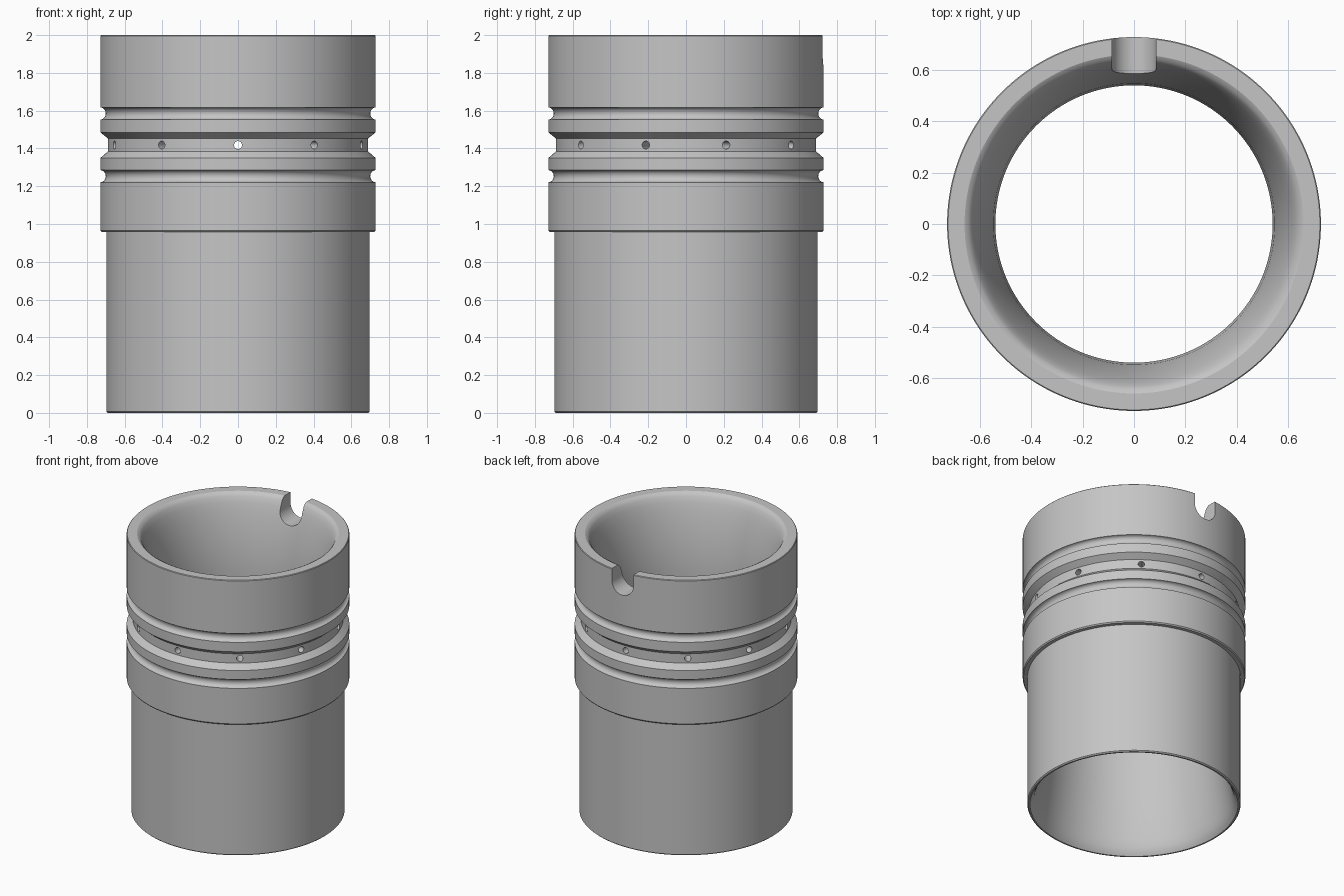
import bpy, bmesh, math
from mathutils import Matrix, Vector

cube = bpy.data.objects.get("Cube")
if cube:
    bpy.data.objects.remove(cube, do_unlink=True)

SEGMENTS = 160
HOLES = 10
HOLE_Z = 1.418
COLLAR = 0.728

metal = bpy.data.materials.new("satin grey metal")
metal.use_nodes = True
grey = (0.56, 0.56, 0.56, 1)
metal.diffuse_color = grey
metal.node_tree.nodes["Principled BSDF"].inputs["Base Color"].default_value = grey


def make_object(name, bm):
    bmesh.ops.recalc_face_normals(bm, faces=bm.faces)
    mesh = bpy.data.meshes.new(name)
    bm.to_mesh(mesh)
    bm.free()
    mesh.materials.append(metal)
    obj = bpy.data.objects.new(name, mesh)
    bpy.context.collection.objects.link(obj)
    return obj


def lathe(name, profile):
    """Revolve a closed (radius, height) outline around z."""
    bm = bmesh.new()
    rings = []
    for i in range(SEGMENTS):
        a = math.tau * i / SEGMENTS
        rings.append([bm.verts.new((r * math.sin(a), -r * math.cos(a), z)) for r, z in profile])
    n = len(profile)
    for i in range(SEGMENTS):
        a, b = rings[i], rings[(i + 1) % SEGMENTS]
        for j in range(n):
            k = (j + 1) % n
            bm.faces.new((a[j], b[j], b[k], a[k]))
    return make_object(name, bm)


def round_groove(z, half=0.032, depth=0.028, steps=8):
    """Half-round seal groove, from bottom to top."""
    angles = [math.pi * i / steps for i in range(steps + 1)]
    return [(COLLAR - depth * math.sin(a), z - half * math.cos(a)) for a in angles]


def add_rod(bm, start, end, radius, sides=24):
    axis = end - start
    turn = axis.to_track_quat('Z', 'Y').to_matrix().to_4x4()
    bmesh.ops.create_cone(bm, cap_ends=True, segments=sides, radius1=radius, radius2=radius,
                          depth=axis.length, matrix=Matrix.Translation((start + end) / 2) @ turn)


def cut(obj, cutter):
    cutter.hide_render = True
    mod = obj.modifiers.new("cut", 'BOOLEAN')
    mod.operation = 'DIFFERENCE'
    mod.solver = 'EXACT'
    mod.object = cutter
    bpy.context.view_layer.objects.active = obj
    bpy.ops.object.modifier_apply(modifier=mod.name)
    bpy.data.objects.remove(cutter, do_unlink=True)


# Outside: plain skirt, collar, two seal grooves and a central gas channel
outside = [(0.69, 0), (0.697, 0.007), (0.697, 0.957), (0.722, 0.957), (COLLAR, 0.965)]
outside += round_groove(1.253)
outside += [(COLLAR, 1.35), (0.688, 1.385), (0.688, 1.452), (COLLAR, 1.485)]
outside += round_groove(1.585)
outside += [(COLLAR, 1.996), (0.724, 2.0)]

# Inside: rounded inlet, short throat, long diffuser with a flared mouth
inlet = [(0.66, 2.0), (0.645, 1.992), (0.632, 1.975), (0.617, 1.94), (0.601, 1.89),
         (0.583, 1.82), (0.563, 1.72), (0.548, 1.61), (0.54, 1.5)]
diffuser = [(0.54, 1.38), (0.546, 1.15), (0.557, 0.9), (0.575, 0.62), (0.597, 0.38),
            (0.62, 0.2), (0.637, 0.1), (0.65, 0.05), (0.664, 0.02), (0.68, 0)]
body = lathe("venturi_sleeve", outside + inlet + diffuser)

# U-shaped notch through the back of the rim
notch_r, notch_z = 0.086, 1.918
bm = bmesh.new()
outline = [(-notch_r, 2.1)]
for i in range(25):
    a = math.pi + math.pi * i / 24
    outline.append((notch_r * math.cos(a), notch_z + notch_r * math.sin(a)))
outline.append((notch_r, 2.1))
face = bm.faces.new([bm.verts.new((x, 0.4, z)) for x, z in outline])
extruded = bmesh.ops.extrude_face_region(bm, geom=[face])
moved = [v for v in extruded["geom"] if isinstance(v, bmesh.types.BMVert)]
bmesh.ops.translate(bm, verts=moved, vec=(0, 0.5, 0))
cut(body, make_object("notch_cutter", bm))

# Ring of radial holes in the channel
bm = bmesh.new()
lift = Vector((0, 0, HOLE_Z))
for i in range(HOLES):
    a = math.tau * i / HOLES
    d = Vector((math.sin(a), -math.cos(a), 0))
    add_rod(bm, d * 0.45 + lift, d * 0.8 + lift, 0.021)
cut(body, make_object("hole_cutter", bm))

# Smooth walls with crisp machined edges
bpy.ops.object.select_all(action='DESELECT')
body.select_set(True)
bpy.context.view_layer.objects.active = body
bpy.ops.object.shade_smooth_by_angle(angle=math.radians(28))
